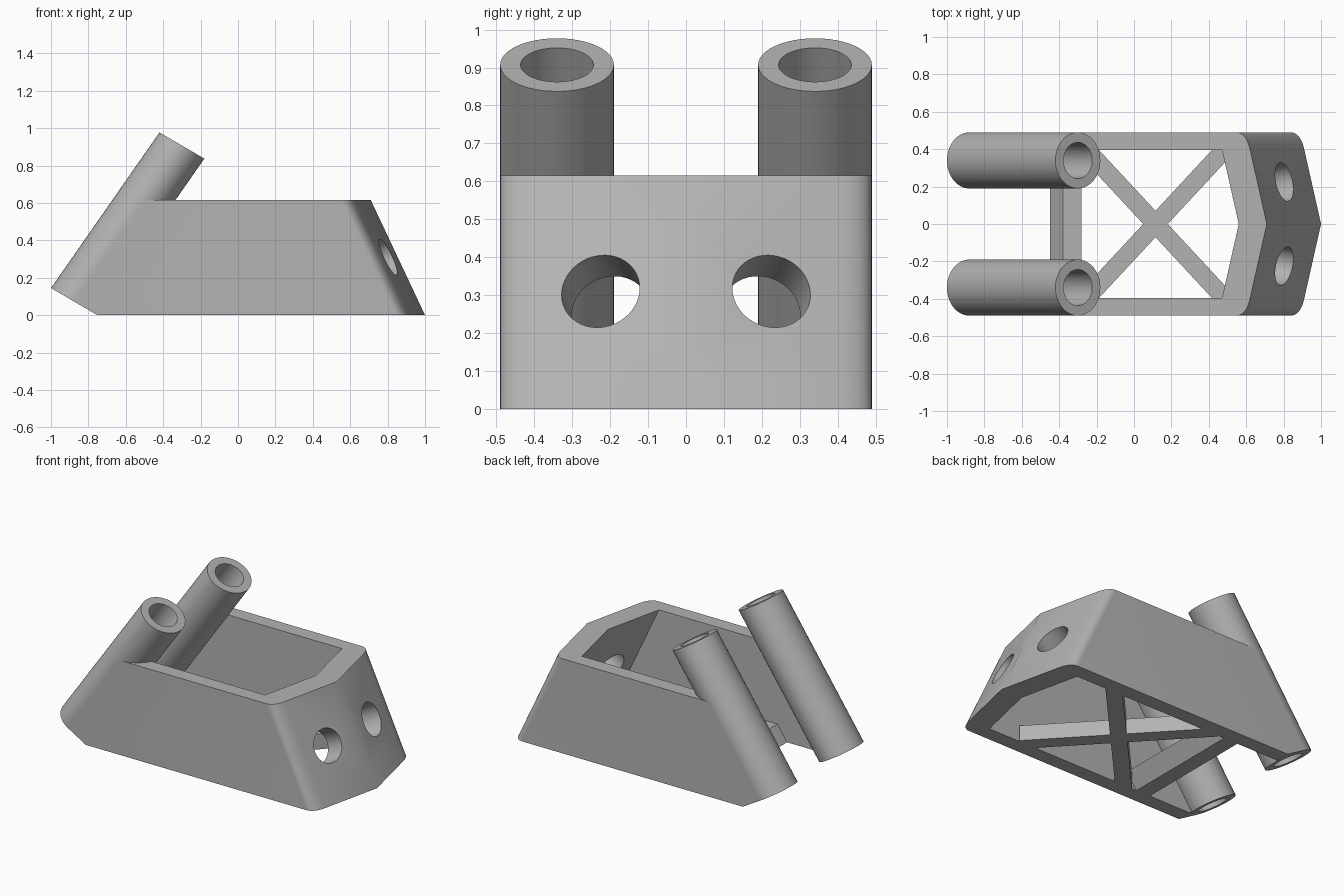
import bpy, bmesh, math
from mathutils import Vector

cube = bpy.data.objects.get("Cube")
if cube:
    bpy.data.objects.remove(cube, do_unlink=True)

GREY = (0.45, 0.45, 0.45, 1)
mat = bpy.data.materials.new("plain_grey")
mat.use_nodes = True
mat.diffuse_color = GREY
mat.node_tree.nodes["Principled BSDF"].inputs["Base Color"].default_value = GREY


def loft(name, rings, closed=False):
    """Skin a list of rings; cap the ends, or join last to first when closed."""
    bm = bmesh.new()
    loops = [[bm.verts.new(p) for p in ring] for ring in rings]
    n = len(loops[0])
    pairs = list(zip(loops, loops[1:]))
    if closed:
        pairs.append((loops[-1], loops[0]))
    else:
        bm.faces.new(loops[0])
        bm.faces.new(loops[-1])
    for a, b in pairs:
        for i in range(n):
            j = (i + 1) % n
            bm.faces.new((a[i], a[j], b[j], b[i]))
    bmesh.ops.recalc_face_normals(bm, faces=bm.faces)
    mesh = bpy.data.meshes.new(name)
    bm.to_mesh(mesh)
    bm.free()
    mesh.materials.append(mat)
    obj = bpy.data.objects.new(name, mesh)
    bpy.context.collection.objects.link(obj)
    return obj


def ellipse(center, u, v, n=48):
    angles = [2 * math.pi * i / n for i in range(n)]
    return [center + u * math.cos(a) + v * math.sin(a) for a in angles]


def smooth(obj):
    bpy.ops.object.select_all(action="DESELECT")
    obj.select_set(True)
    bpy.context.view_layer.objects.active = obj
    bpy.ops.object.shade_smooth_by_angle(angle=math.radians(30))


# Main dimensions
HEIGHT, LEAN = 0.615, 0.29
OUTER, INNER, SWEEP = 0.49, 0.395, 0.225
LOW, HIGH = Vector((-0.88, 0, 0.075)), Vector((-0.30, 0, 0.907))
CAP_U, CAP_V = Vector((0.12, 0, -0.07)), Vector((0, 0.15, 0))
AXIS = HIGH - LOW


# U-shaped wall with a leaning, pointed nose
def wall_ring(z, back):
    tip = 0.71 + LEAN * (1 - z / HEIGHT)
    a, b, c = Vector((-0.09, 0.40)), Vector((-0.11, OUTER)), Vector((-0.165, OUTER))
    corner = []
    for i in range(9):
        t = i / 8
        p = a * (1 - t) ** 2 + b * 2 * t * (1 - t) + c * t * t
        corner.append((tip + p.x, p.y))
    inner_tip = tip - 0.15
    inner = (inner_tip - SWEEP * INNER, INNER)
    half = corner + [(back, OUTER), (back, INNER), inner]
    other = [(x, -y) for x, y in reversed(half)]
    outline = [(tip, 0)] + half + [(inner_tip, 0)] + other
    return [(x, y, z) for x, y in outline]


top_back = LOW.x + AXIS.x * (HEIGHT - LOW.z) / AXIS.z
body = loft("wall_body", [wall_ring(0, -0.751), wall_ring(LOW.z, LOW.x),
                          wall_ring(HEIGHT, top_back)])

cutters = []
for side, name in ((1, "left"), (-1, "right")):
    # Slanted hollow tube
    shift = Vector((0, side * 0.34, 0))
    low, high = LOW + shift, HIGH + shift
    bore = 0.64
    tube = loft(name + "_tube", [ellipse(low, CAP_U, CAP_V),
                                 ellipse(high, CAP_U, CAP_V),
                                 ellipse(high, CAP_U * bore, CAP_V * bore),
                                 ellipse(low, CAP_U * bore, CAP_V * bore)], closed=True)
    smooth(tube)
    # Bore through the wall inside the tube
    wide = bore * 1.03
    cutters.append(loft("bore_cutter", [
        ellipse(low - AXIS * 0.2, CAP_U * wide, CAP_V * wide),
        ellipse(high, CAP_U * wide, CAP_V * wide)]))
    # Round hole square to the nose face
    y, z = side * 0.225, 0.31
    center = Vector((0.71 + LEAN * (1 - z / HEIGHT) - SWEEP * abs(y), y, z))
    normal = Vector((1, side * SWEEP, LEAN / HEIGHT)).normalized()
    u = normal.orthogonal().normalized() * 0.105
    v = normal.cross(u)
    cutters.append(loft("hole_cutter", [ellipse(center - normal * 0.22, u, v),
                                        ellipse(center + normal * 0.2, u, v)]))

# Cut the body, then drop the cutters
for cutter in cutters:
    cutter.hide_render = True
    mod = body.modifiers.new("cut", "BOOLEAN")
    mod.operation, mod.solver, mod.object = "DIFFERENCE", "EXACT", cutter
graph = bpy.context.evaluated_depsgraph_get()
cut_mesh = bpy.data.meshes.new_from_object(body.evaluated_get(graph))
body.modifiers.clear()
body.data = cut_mesh
for cutter in cutters:
    bpy.data.objects.remove(cutter, do_unlink=True)
smooth(body)

# Crossbar at the back, leaning with the tubes
BAR = 0.1
slant = BAR * AXIS.x / AXIS.z
section = [(-0.45, 0), (-0.35, 0), (-0.35 + slant, BAR), (-0.45 + slant, BAR)]
loft("back_crossbar", [[(x, y, z) for x, z in section] for y in (-0.44, 0.44)])

# Crossed floor braces
for side, name in ((1, "left"), (-1, "right")):
    mid = Vector((0.115, 0, 0))
    reach = Vector((0.39, side * 0.42, 0))
    across = Vector((-reach.y, reach.x, 0)).normalized() * 0.048
    foot = [mid + reach + across, mid + reach - across,
            mid - reach - across, mid - reach + across]
    loft(name + "_floor_brace", [foot, [p + Vector((0, 0, BAR)) for p in foot]])
